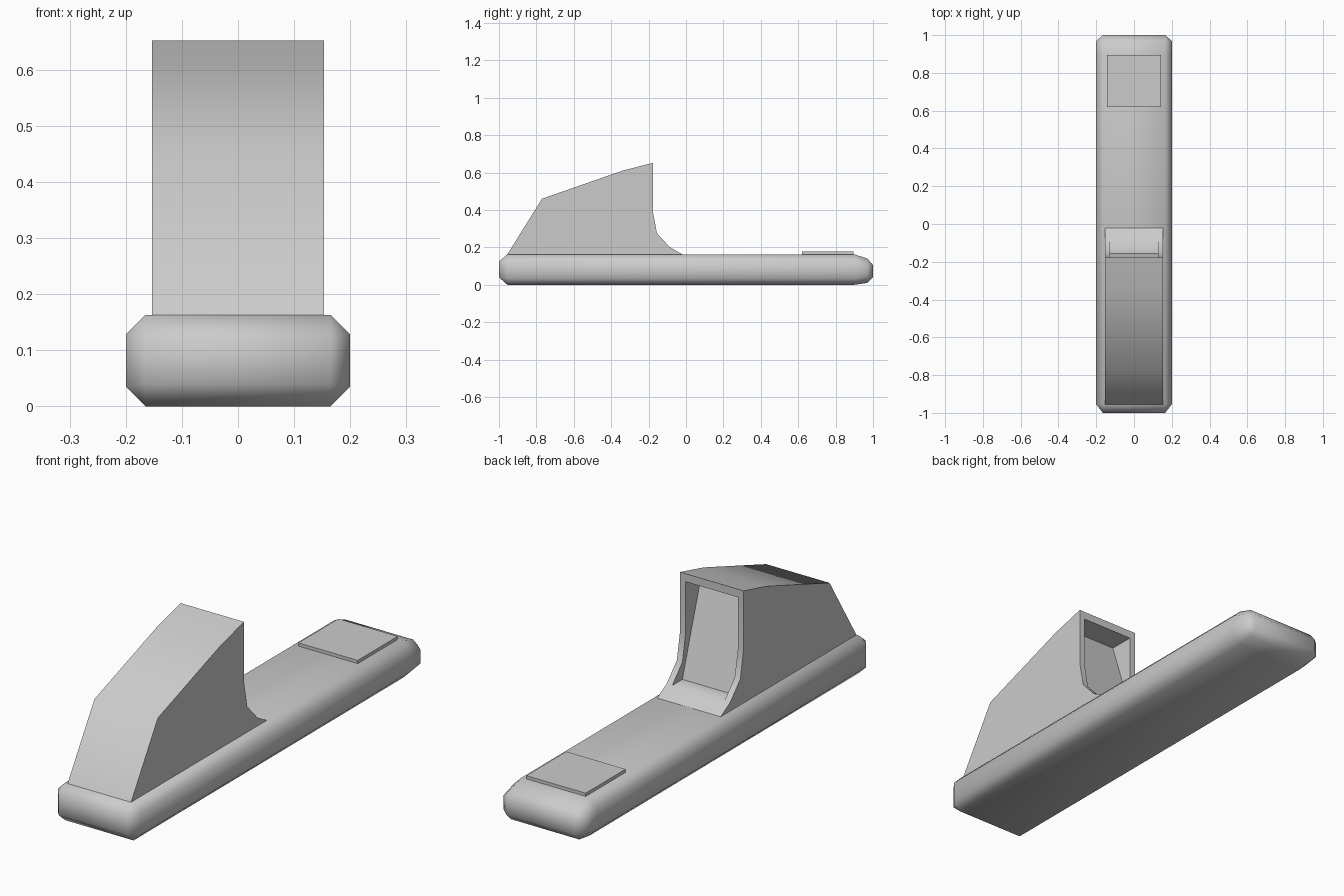
import bpy, bmesh, math

default = bpy.data.objects.get("Cube")
if default:
    bpy.data.objects.remove(default, do_unlink=True)

grey = bpy.data.materials.new("plain grey")
grey.use_nodes = True
grey.diffuse_color = (0.6, 0.6, 0.6, 1)
grey.node_tree.nodes["Principled BSDF"].inputs["Base Color"].default_value = (0.6, 0.6, 0.6, 1)


def finish(bm, name):
    bmesh.ops.remove_doubles(bm, verts=bm.verts, dist=1e-5)
    bmesh.ops.recalc_face_normals(bm, faces=bm.faces)
    mesh = bpy.data.meshes.new(name)
    bm.to_mesh(mesh)
    bm.free()
    mesh.materials.append(grey)
    obj = bpy.data.objects.new(name, mesh)
    bpy.context.collection.objects.link(obj)
    return obj


def loft(name, rings):
    """Skin a row of equal-length point rings and cap both ends."""
    bm = bmesh.new()
    rows = [[bm.verts.new(p) for p in ring] for ring in rings]
    for a, b in zip(rows, rows[1:]):
        for i in range(len(a)):
            j = (i + 1) % len(a)
            bm.faces.new((a[i], a[j], b[j], b[i]))
    bm.faces.new(rows[0])
    bm.faces.new(rows[-1])
    return finish(bm, name)


def side_profile(name, points, half):
    """Extrude a (y, z) outline across x."""
    return loft(name, [[(x, y, z) for y, z in points] for x in (-half, half)])


def smooth(obj, degrees):
    bpy.ops.object.select_all(action='DESELECT')
    obj.select_set(True)
    bpy.context.view_layer.objects.active = obj
    bpy.ops.object.shade_smooth_by_angle(angle=math.radians(degrees))


def chamfered(y, half, low, high, c):
    return [(-half, y, low + c), (-half + c, y, low), (half - c, y, low), (half, y, low + c),
            (half, y, high - c), (half - c, y, high), (-half + c, y, high), (-half, y, high - c)]


# Long base bar with bevelled ends
base = loft("base_bar", [
    chamfered(-1, .165, .04, .125, 0),
    chamfered(-.955, .2, 0, .163, .035),
    chamfered(.9, .2, 0, .163, .035),
    chamfered(.97, .2, .01, .14, .035),
    chamfered(1, .165, .04, .105, 0),
])
smooth(base, 80)

# Sloped housing
housing = side_profile("sight_housing", [
    (-.96, .155), (-.955, .163), (-.77, .46), (-.34, .61), (-.177, .652),
    (-.177, .39), (-.155, .275), (-.085, .2), (-.02, .163), (-.02, .155)], .153)

# Recess in the rear of the housing, with a leaning inner wall
cutter = side_profile("recess_cutter", [
    (-.155, .2), (-.29, .617), (.1, .617), (.1, .2)], .126)
cutter.hide_render = True
recess = housing.modifiers.new("recess", 'BOOLEAN')
recess.operation = 'DIFFERENCE'
recess.solver = 'EXACT'
recess.object = cutter
bpy.context.view_layer.objects.active = housing
bpy.ops.object.modifier_apply(modifier=recess.name)
bpy.data.objects.remove(cutter, do_unlink=True)
smooth(housing, 45)

# Thin square pad on the rear of the bar
side_profile("rear_pad", [(.62, .155), (.895, .155), (.895, .177), (.62, .177)], .143)
